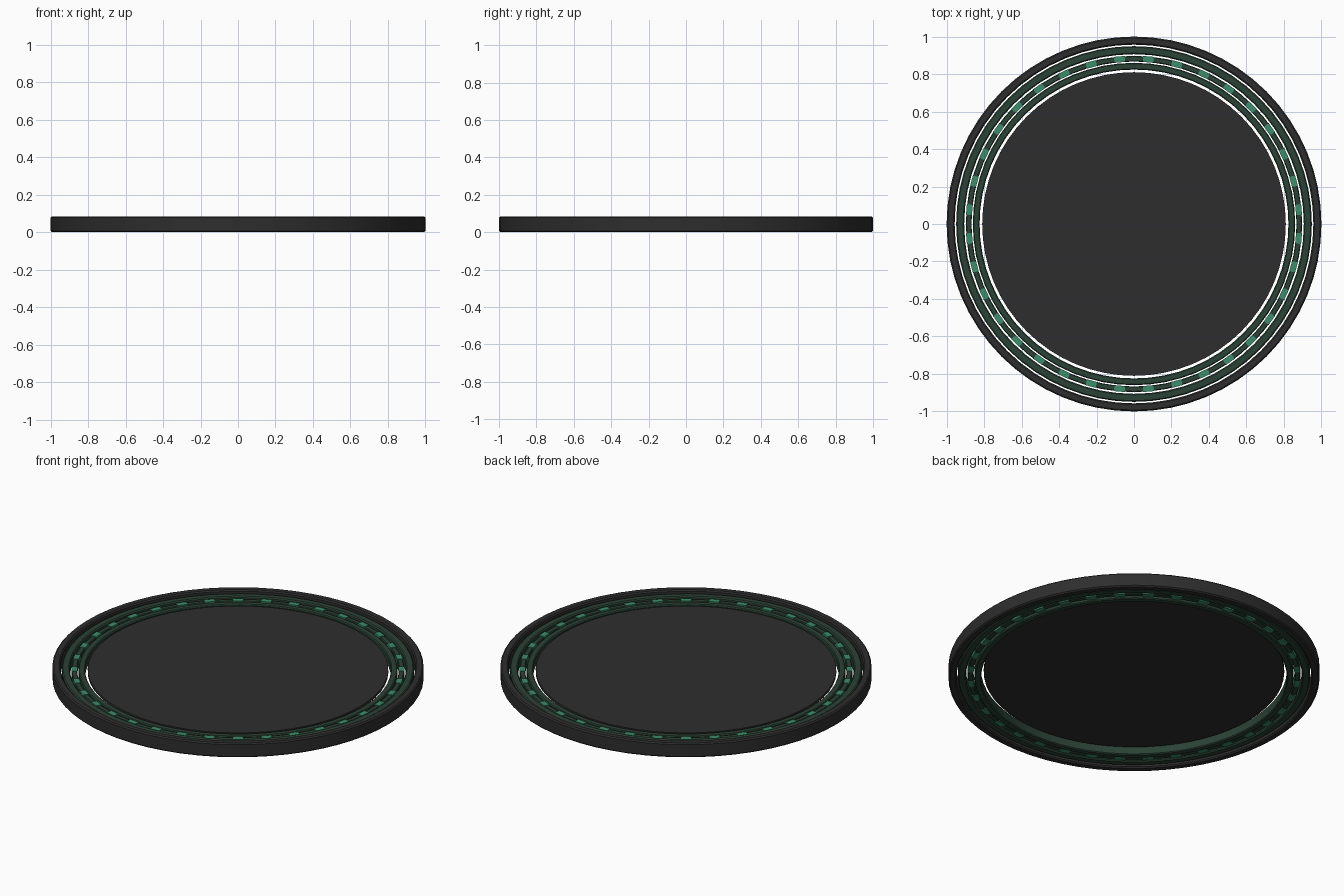
import bpy, bmesh, math

if "Cube" in bpy.data.objects:
    bpy.data.objects.remove(bpy.data.objects["Cube"])

def material(name, rgb):
    m = bpy.data.materials.new(name)
    m.diffuse_color = (*rgb, 1)
    m.use_nodes = True
    m.node_tree.nodes["Principled BSDF"].inputs["Base Color"].default_value = m.diffuse_color
    return m

BLACK = material("charcoal", (0.027, 0.027, 0.027))
GREEN = material("dark green", (0.024, 0.055, 0.036))
MINT = material("mint green", (0.045, 0.27, 0.145))
SEG = 64

def finish(name, bm, mat):
    bmesh.ops.recalc_face_normals(bm, faces=bm.faces)
    me = bpy.data.meshes.new(name)
    bm.to_mesh(me)
    bm.free()
    me.materials.append(mat)
    ob = bpy.data.objects.new(name, me)
    bpy.context.collection.objects.link(ob)
    bpy.context.view_layer.objects.active = ob
    ob.select_set(True)
    bpy.ops.object.shade_smooth_by_angle(angle=math.radians(30))
    ob.select_set(False)
    return ob

def ring(name, r0, r1, z0, z1, c, mat):
    """Closed band with chamfered edges, revolved around z."""
    prof = [(r0 + c, z0), (r1 - c, z0), (r1, z0 + c), (r1, z1 - c),
            (r1 - c, z1), (r0 + c, z1), (r0, z1 - c), (r0, z0 + c)]
    bm = bmesh.new()
    loops = []
    for i in range(SEG):
        a = 2 * math.pi * i / SEG
        loops.append([bm.verts.new((r * math.cos(a), r * math.sin(a), z)) for r, z in prof])
    n = len(prof)
    for i in range(SEG):
        p, q = loops[i], loops[(i + 1) % SEG]
        for j in range(n):
            k = (j + 1) % n
            bm.faces.new((p[j], q[j], q[k], p[k]))
    return finish(name, bm, mat)

# Concentric bands
ring("outer_rim", 0.957, 1.0, 0.0, 0.085, 0.007, BLACK)
ring("outer_green_band", 0.906, 0.949, 0.01, 0.07, 0.006, GREEN)
ring("dash_carrier_band", 0.867, 0.897, 0.015, 0.06, 0.004, GREEN)
ring("inner_green_band", 0.824, 0.86, 0.005, 0.062, 0.005, GREEN)

# Central plate
bm = bmesh.new()
bmesh.ops.create_cone(bm, cap_ends=True, segments=SEG, radius1=0.81, radius2=0.81, depth=0.015)
bmesh.ops.translate(bm, verts=bm.verts, vec=(0, 0, 0.052))
finish("central_plate", bm, BLACK)

# Mint dashes set around the carrier band
bm = bmesh.new()
N = 36
for i in range(N):
    mid = 2 * math.pi * (i + 0.5) / N
    half = math.radians(1.85)
    corners = []
    for z in (0.012, 0.064):
        corners.append([bm.verts.new((r * math.cos(a), r * math.sin(a), z))
                        for r, a in ((0.866, mid - half), (0.898, mid - half),
                                     (0.898, mid + half), (0.866, mid + half))])
    lo, hi = corners
    bm.faces.new(lo[::-1])
    bm.faces.new(hi)
    for j in range(4):
        k = (j + 1) % 4
        bm.faces.new((lo[j], lo[k], hi[k], hi[j]))
finish("mint_dashes", bm, MINT)
